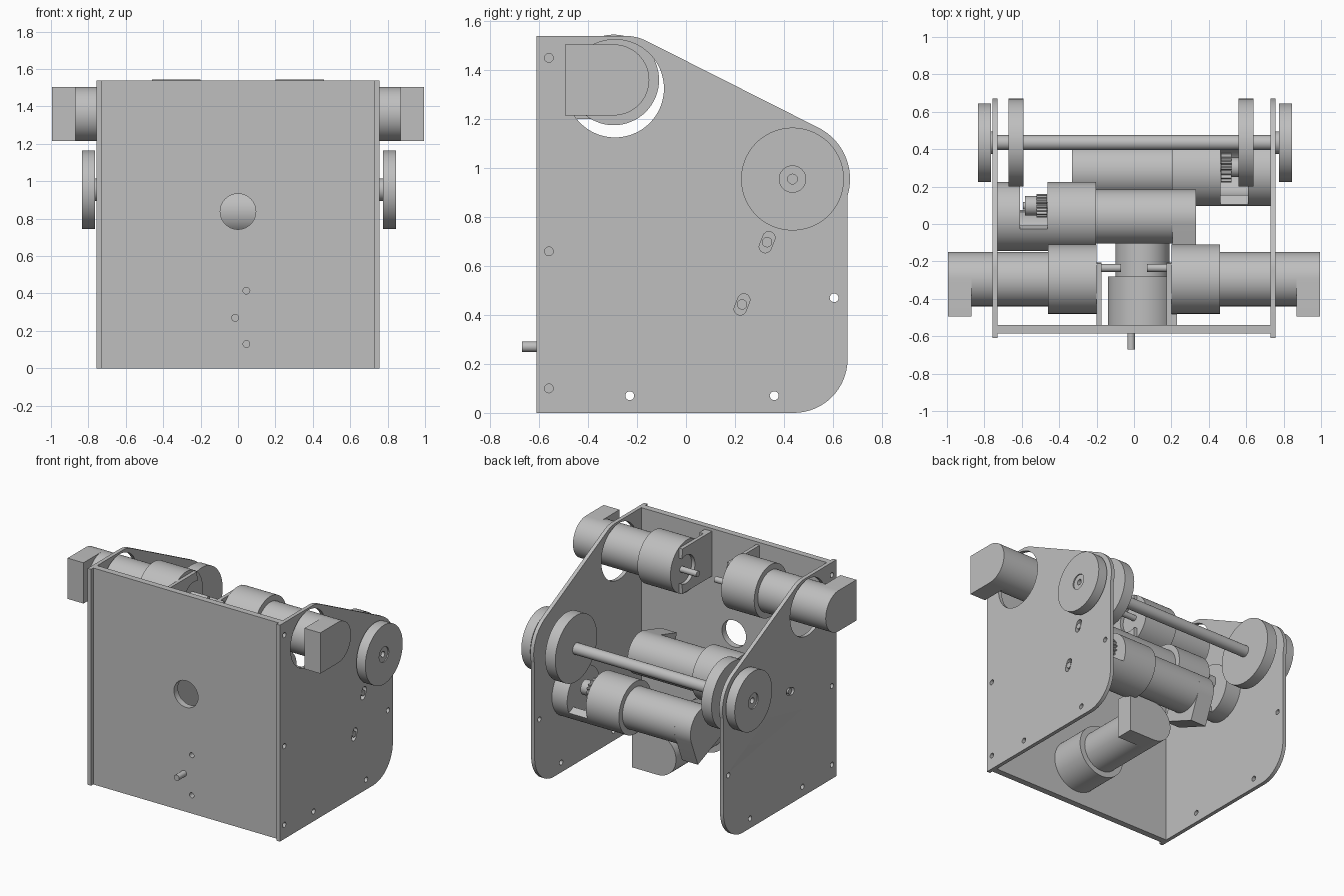
import bpy, bmesh
from math import sin, cos, radians, atan2, degrees, pi
from mathutils import Matrix

if "Cube" in bpy.data.objects:
    bpy.data.objects.remove(bpy.data.objects["Cube"])

grey = bpy.data.materials.new("plain grey")
grey.use_nodes = True
grey.diffuse_color = (0.52, 0.52, 0.52, 1)
grey.node_tree.nodes["Principled BSDF"].inputs["Base Color"].default_value = grey.diffuse_color

# Profile plane orientation: X-axis parts use (y, z), Y-axis parts use (x, z)
FRAMES = {
    "X": Matrix(((0, 0, 1, 0), (1, 0, 0, 0), (0, 1, 0, 0), (0, 0, 0, 1))),
    "Y": Matrix(((1, 0, 0, 0), (0, 0, -1, 0), (0, 1, 0, 0), (0, 0, 0, 1))),
}


def arc(c, r, a0, a1, n=16):
    steps = [radians(a0 + (a1 - a0) * i / n) for i in range(n + 1)]
    return [(c[0] + r * cos(a), c[1] + r * sin(a)) for a in steps]


def circle(c, r, n=64):
    return arc(c, r, 0, 360, n)[:-1]


def polar(c, r, a):
    return (c[0] + r * cos(radians(a)), c[1] + r * sin(radians(a)))


def slot(c, r, half, a):
    return (arc(polar(c, half, a), r, a - 90, a + 90, 10)
            + arc(polar(c, -half, a), r, a + 90, a + 270, 10))


def gear(c, r, teeth):
    pts = []
    for i in range(teeth * 4):
        pts.append(polar(c, r if i % 4 < 2 else r * 0.8, 360 * i / (teeth * 4)))
    return pts


def prism(name, loops, a, b, axis="X"):
    """Extrude an outline with holes from a to b along the axis."""
    curve = bpy.data.curves.new(name, "CURVE")
    curve.dimensions = "2D"
    curve.fill_mode = "BOTH"
    curve.extrude = abs(b - a) / 2
    for loop in loops:
        spline = curve.splines.new("POLY")
        spline.points.add(len(loop) - 1)
        for point, (u, v) in zip(spline.points, loop):
            point.co = (u, v, 0, 1)
        spline.use_cyclic_u = True
    obj = bpy.data.objects.new(name, curve)
    bpy.context.collection.objects.link(obj)
    bpy.ops.object.select_all(action="DESELECT")
    obj.select_set(True)
    bpy.context.view_layer.objects.active = obj
    bpy.ops.object.convert(target="MESH")
    obj = bpy.context.view_layer.objects.active
    mid = (a + b) / 2
    shift = (mid, 0, 0) if axis == "X" else (0, mid, 0)
    bm = bmesh.new()
    bm.from_mesh(obj.data)
    bmesh.ops.remove_doubles(bm, verts=bm.verts, dist=0.00005)
    bm.transform(Matrix.Translation(shift) @ FRAMES[axis])
    bmesh.ops.recalc_face_normals(bm, faces=bm.faces)
    bm.to_mesh(obj.data)
    bm.free()
    obj.data.materials.clear()
    obj.data.materials.append(grey)
    bpy.ops.object.shade_smooth_by_angle(angle=radians(30))
    return obj


def gearmotor(name, c, start, sign, aim, axis="X"):
    """Gearbox, motor can, square-ended cap and an offset output shaft."""
    at = [start + sign * d for d in (0, 0.26, 0.67, 0.795)]
    prism(name + "_gearbox", [circle(c, 0.185)], at[0], at[1], axis)
    prism(name + "_can", [circle(c, 0.145)], at[1], at[2], axis)
    cap = arc(c, 0.145, aim - 90, aim + 90, 32)
    back = polar(c, -0.2, aim)
    cap += [polar(back, 0.145, aim + 90), polar(back, 0.145, aim - 90)]
    prism(name + "_cap", [cap], at[2], at[3], axis)
    prism(name + "_shaft", [circle(polar(c, 0.06, aim), 0.021, 24)],
          start - sign * 0.13, start, axis)


AXLE = (0.435, 0.955)
UPPER = (-0.295, 1.36)
# Drive motors: name, centre, side, pinion radius
drives = [("left_drive", (0.28, 0.57), 1, 0.08),
          ("right_drive", (0.04, 0.84), -1, 0.063)]

# Side plates
outline = ([(-0.61, 0)] + arc((0.44, 0.22), 0.22, -90, 0)
           + arc(AXLE, 0.235, -17, 63, 24)
           + arc((-0.25, 1.34), 0.2, 63, 90, 8) + [(-0.61, 1.54)])
screw_holes = [(-0.56, 1.45), (-0.56, 0.66), (-0.56, 0.1),
               (-0.23, 0.07), (0.36, 0.07), (0.605, 0.47)]

for name, c, side, pinion_r in drives:
    aim = degrees(atan2(AXLE[1] - c[1], AXLE[0] - c[0]))
    mounts = [polar(c, d, aim) for d in (-0.137, 0.137)]
    loops = [outline, circle((-0.29, 1.325), 0.2)]
    loops += [circle(p, 0.018, 20) for p in screw_holes]
    loops += [slot(p, 0.025, 0.02, aim) for p in mounts]
    prism(name + "_side_plate", loops, side * 0.73, side * 0.757)

    # Drive motor, its pinion and the cradle that holds it to the plate
    gearmotor(name, c, side * 0.463, -side, aim)
    shaft = polar(c, 0.06, aim)
    prism(name + "_pinion", [gear(shaft, pinion_r, 16)], side * 0.465, side * 0.52)
    prism(name + "_pinion_hub", [circle(shaft, 0.052, 32)], side * 0.52, side * 0.583)
    prism(name + "_cradle_base", [circle(c, 0.185)], side * 0.61, side * 0.73)
    shell = arc(c, 0.185, aim + 95, aim + 265, 32) + arc(c, 0.13, aim + 265, aim + 95, 32)
    prism(name + "_cradle_shell", [shell], side * 0.463, side * 0.61)
    for i, p in enumerate(mounts):
        prism(f"{name}_cradle_screw_{i}", [circle(p, 0.021, 20)], side * 0.72, side * 0.755)

# Front plate
prism("front_plate",
      [[(-0.73, 0), (0.73, 0), (0.73, 1.54), (-0.73, 1.54)],
       circle((0, 0.838), 0.095), circle((0.045, 0.415), 0.018, 20),
       circle((0.045, 0.13), 0.018, 20)], -0.585, -0.54, "Y")

# Low motor whose shaft passes through the front plate
gearmotor("low_motor", (0.045, 0.27), -0.54, 1, 180, "Y")

# Upper motors on notched brackets
notch = arc((-0.25, 1.36), 0.1, 296, 64, 32)
bracket = ([(-0.54, 1.2), (-0.21, 1.2)] + notch + [(-0.21, 1.52), (-0.54, 1.52)])
for label, side in (("left", 1), ("right", -1)):
    gearmotor(label + "_upper", UPPER, side * 0.2, side, 0)
    prism(label + "_upper_bracket", [bracket], side * 0.175, side * 0.2)
prism("bracket_foot", [[(-0.54, 1.2), (-0.48, 1.2), (-0.48, 1.52), (-0.54, 1.52)]], 0.2, 0.23)

# Axle with inner pulleys and outer wheels
prism("axle", [circle(AXLE, 0.04, 32)], -0.78, 0.79)
for label, a, b in (("left", 0.56, 0.64), ("right", -0.67, -0.59)):
    prism(label + "_pulley", [circle(AXLE, 0.235, 96)], a, b)
for label, a, b in (("left", 0.775, 0.845), ("right", -0.765, -0.835)):
    side = 1 if b > 0 else -1
    prism(label + "_wheel", [circle(AXLE, 0.21, 96), circle(AXLE, 0.054, 40)], a, b)
    prism(label + "_wheel_hub", [circle(AXLE, 0.054, 40), circle(AXLE, 0.02, 24)],
          a, b - side * 0.008)
    prism(label + "_axle_collar", [circle(AXLE, 0.06, 40)], side * 0.755, a)
